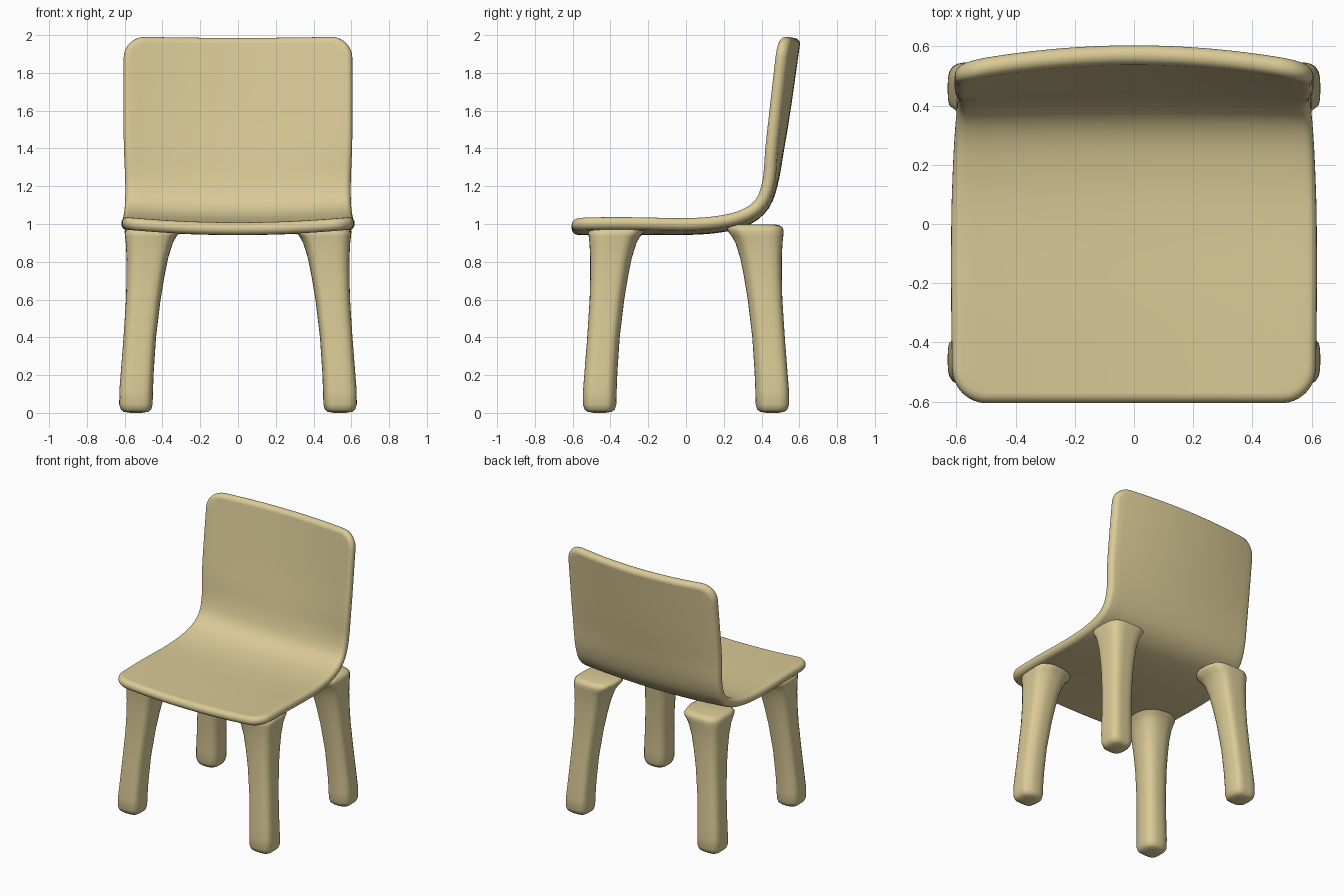
import bpy, bmesh, math
from mathutils import Vector

if "Cube" in bpy.data.objects:
    bpy.data.objects.remove(bpy.data.objects["Cube"])

mat = bpy.data.materials.new("pale_tan")
mat.diffuse_color = (0.70, 0.59, 0.305, 1)
mat.use_nodes = True
mat.node_tree.nodes["Principled BSDF"].inputs["Base Color"].default_value = mat.diffuse_color


def finish(name, bm):
    bmesh.ops.remove_doubles(bm, verts=bm.verts, dist=1e-5)
    bmesh.ops.recalc_face_normals(bm, faces=bm.faces)
    mesh = bpy.data.meshes.new(name)
    bm.to_mesh(mesh)
    bm.free()
    mesh.materials.append(mat)
    mesh.shade_smooth()
    ob = bpy.data.objects.new(name, mesh)
    bpy.context.collection.objects.link(ob)
    return ob


def spline(pts, steps):
    """Catmull-Rom curve through the points."""
    p = [2 * pts[0] - pts[1]] + pts + [2 * pts[-1] - pts[-2]]
    out = []
    for k in range(1, len(p) - 2):
        a, b, c, d = p[k - 1:k + 3]
        for i in range(steps):
            t = i / steps
            out.append(0.5 * (2 * b + (c - a) * t + (2 * a - 5 * b + 4 * c - d) * t * t
                              + (3 * b - a - 3 * c + d) * t ** 3))
    return out + [pts[-1]]


# Seat and back shell: centre line as y, z, sideways dish depth, half width
PROFILE = [Vector(v) for v in (
    (-0.605, 0.975, 0.030, 0.612), (-0.30, 0.976, 0.030, 0.617), (0.0, 0.975, 0.026, 0.617),
    (0.18, 0.988, 0.026, 0.612), (0.32, 1.025, 0.026, 0.605), (0.41, 1.10, 0.020, 0.598),
    (0.455, 1.22, 0.020, 0.597), (0.487, 1.40, 0.038, 0.604), (0.520, 1.60, 0.050, 0.606),
    (0.575, 1.985, 0.062, 0.605))]
path = spline(PROFILE, 10)
dist = [0.0]
for a, b in zip(path, path[1:]):
    dist.append(dist[-1] + (b - a).xy.length)
LENGTH = dist[-1]
CORNER, HALF_T = 0.115, 0.033
COLS, STRAIGHT, ARC = 24, 44, 8


def at(s):
    k = 0
    while k < len(dist) - 2 and dist[k + 1] < s:
        k += 1
    t = (s - dist[k]) / (dist[k + 1] - dist[k])
    prev, nxt = path[max(k - 1, 0)], path[min(k + 2, len(path) - 1)]
    ta = (path[k + 1] - prev).xy.normalized()
    tb = (nxt - path[k]).xy.normalized()
    return path[k].lerp(path[k + 1], t), ta.lerp(tb, t).normalized()


def rows(inset):
    """Rows (distance along the shell, narrowing) of a rounded rectangle."""
    r = CORNER - inset
    arc = [(inset + r * (1 - math.cos(a)), inset + r * (1 - math.sin(a)))
           for a in (i * math.pi / 2 / ARC for i in range(ARC + 1))]
    mid = [(CORNER + (LENGTH - 2 * CORNER) * i / STRAIGHT, inset) for i in range(1, STRAIGHT)]
    return arc + mid + [(LENGTH - s, n) for s, n in reversed(arc)]


def sheet(bm, inset, offset):
    grid = []
    for s, narrow in rows(inset):
        p, tan = at(s)
        normal = Vector((-tan.y, tan.x))
        line = []
        for c in range(COLS + 1):
            x = (2 * c / COLS - 1) * (p.w - narrow)
            yz = p.xy + normal * (p.z * (x / p.w) ** 2 + offset)
            line.append(bm.verts.new((x, yz.x, yz.y)))
        grid.append(line)
    return grid


def rim(grid):
    return (grid[0][:-1] + [g[-1] for g in grid[:-1]]
            + grid[-1][:0:-1] + [g[0] for g in grid[:0:-1]])


bm = bmesh.new()
layers = [sheet(bm, HALF_T * (1 - math.cos(a)), HALF_T * math.sin(a))
          for a in (math.radians(d) for d in range(-90, 91, 18))]
for grid in (layers[0], layers[-1]):
    for a, b in zip(grid, grid[1:]):
        for c in range(COLS):
            bm.faces.new((a[c], a[c + 1], b[c + 1], b[c]))
for lo, hi in zip(layers, layers[1:]):
    a, b = rim(lo), rim(hi)
    for i in range(len(a)):
        j = (i + 1) % len(a)
        bm.faces.new((a[i], a[j], b[j], b[i]))
bmesh.ops.delete(bm, geom=[v for v in bm.verts if not v.link_faces], context='VERTS')
finish("seat_and_back", bm)

# Legs: height, inner x, outer x of rounded square sections
SHAFT = [(0.0, 0.51, 0.57), (0.006, 0.475, 0.605), (0.018, 0.460, 0.620), (0.045, 0.452, 0.629),
         (0.12, 0.450, 0.628), (0.22, 0.446, 0.620), (0.40, 0.434, 0.606), (0.60, 0.410, 0.593),
         (0.72, 0.390, 0.590), (0.82, 0.370, 0.590), (0.90, 0.345, 0.594), (0.935, 0.325, 0.598)]
FRONT_TOP = [(0.955, 0.305, 0.600), (0.975, 0.290, 0.585)]
BACK_TOP = [(0.96, 0.305, 0.600), (0.980, 0.300, 0.596), (0.992, 0.305, 0.580), (0.998, 0.32, 0.555)]
SIDES = 32


def leg(name, sx, sy, levels):
    bm = bmesh.new()
    rings = []
    for z, inner, outer in levels:
        mid, h = (inner + outer) / 2, (outer - inner) / 2
        ring = []
        for i in range(SIDES):
            a = 2 * math.pi * i / SIDES
            ca, sa = math.cos(a), math.sin(a)
            n = 2.6 if ca + sa < 0 else 3.6   # rounder on the inner side
            k = h / (abs(ca) ** n + abs(sa) ** n) ** (1 / n)
            ring.append(bm.verts.new((sx * (mid + k * ca), sy * (mid - 0.083 + k * sa), z)))
        rings.append(ring)
    for a, b in zip(rings, rings[1:]):
        for i in range(SIDES):
            j = (i + 1) % SIDES
            bm.faces.new((a[i], a[j], b[j], b[i]))
    bm.faces.new(rings[0])
    bm.faces.new(rings[-1])
    finish(name, bm)


for sx, side in ((-1, "left"), (1, "right")):
    leg("front_leg_" + side, sx, -1, SHAFT + FRONT_TOP)
    leg("back_leg_" + side, sx, 1, SHAFT + BACK_TOP)
